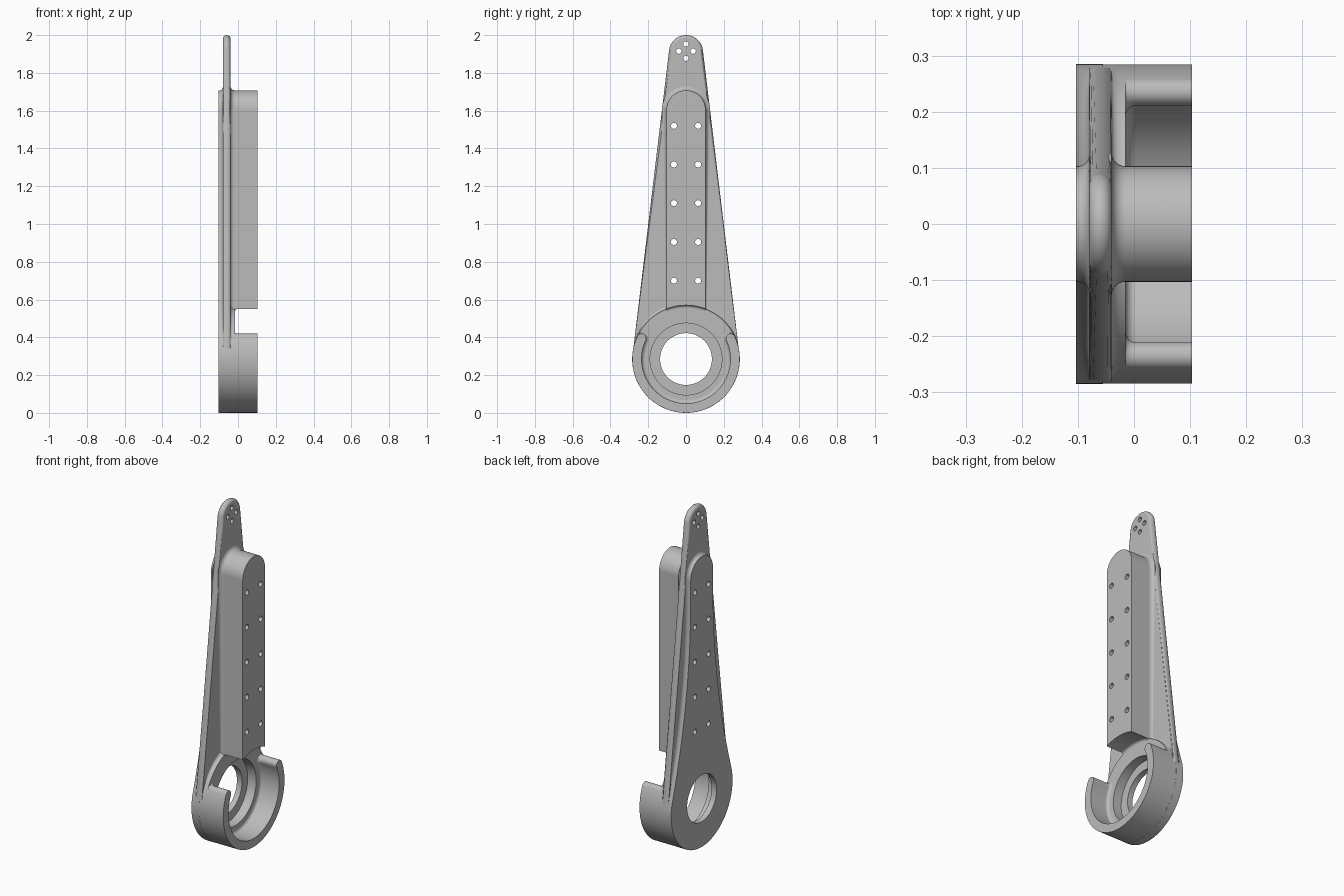
import bpy, bmesh
from math import sin, cos, radians, degrees, asin, atan2, pi
from mathutils import Vector

cube = bpy.data.objects.get("Cube")
if cube:
    bpy.data.objects.remove(cube, do_unlink=True)

HUB_Z, HUB_R = 0.285, 0.285      # hub centre height and radius
TIP_Z, TIP_R = 1.91, 0.09        # rounded tip of the web
RIB_W, RIB_Z = 0.103, 1.604      # half width of the rib, centre of its round top
SIDE = 0.103                     # half of the overall thickness
FLOOR = -0.015                   # floor of the open cup

steel = bpy.data.materials.new("steel_grey")
steel.use_nodes = True
steel.diffuse_color = (0.5, 0.5, 0.5, 1)
steel.node_tree.nodes["Principled BSDF"].inputs["Base Color"].default_value = (0.5, 0.5, 0.5, 1)


def arc(y, z, r, start, end, n=32):
    angles = [radians(start + (end - start) * i / n) for i in range(n + 1)]
    return [Vector((y + r * cos(a), z + r * sin(a))) for a in angles]


def clean(points):
    return [p for i, p in enumerate(points) if (p - points[i - 1]).length > 1e-5]


def grow(points, d):
    """Offset an outline outward, fading out around the lower half of the hub."""
    result = []
    for i, p in enumerate(points):
        e1 = (p - points[i - 1]).normalized()
        e2 = (points[(i + 1) % len(points)] - p).normalized()
        e = (e1 + e2).normalized()
        weight = min(1, max(0, (p.y - 0.35) / 0.25))
        result.append(p + Vector((e.y, -e.x)) * d * weight)
    return result


def loft(name, layers):
    """Solid through a stack of (x, outline) layers."""
    bm = bmesh.new()
    rings = [[bm.verts.new((x, p.x, p.y)) for p in pts] for x, pts in layers]
    n = len(rings[0])
    for a, b in zip(rings, rings[1:]):
        for i in range(n):
            j = (i + 1) % n
            bm.faces.new((a[i], a[j], b[j], b[i]))
    bm.faces.new(rings[0])
    bm.faces.new(rings[-1])
    bmesh.ops.recalc_face_normals(bm, faces=bm.faces)
    mesh = bpy.data.meshes.new(name)
    bm.to_mesh(mesh)
    bm.free()
    mesh.materials.append(steel)
    obj = bpy.data.objects.new(name, mesh)
    bpy.context.collection.objects.link(obj)
    return obj


def filleted(name, shape, x_out, x_base, x_end, f):
    """Solid whose side flares out by radius f where it meets x_base."""
    s = 1 if x_base > x_out else -1
    layers = [(x_out, shape(0))]
    for k in range(7):
        t = k / 6 * pi / 2
        layers.append((x_base - s * f * (1 - sin(t)), shape(f * (1 - cos(t)))))
    return loft(name, layers + [(x_end, shape(0))])


def combine(target, tool, operation):
    mod = target.modifiers.new(operation.lower(), 'BOOLEAN')
    mod.object, mod.operation, mod.solver = tool, operation, 'EXACT'
    bpy.context.view_layer.objects.active = target
    bpy.ops.object.modifier_apply(modifier=mod.name)
    bpy.data.objects.remove(tool, do_unlink=True)


def cylinder(name, y, z, r, x0, x1, n=64):
    pts = arc(y, z, r, 0, 360, n)[:-1]
    return loft(name, [(x0, pts), (x1, pts)])


# Tapered web with a fully rounded edge
lean = degrees(asin((HUB_R - TIP_R) / (TIP_Z - HUB_Z)))
web_line = clean(arc(0, TIP_Z, TIP_R, lean, 180 - lean)
                 + arc(0, HUB_Z, HUB_R - 0.0015, 180 - lean, 360 + lean, 64))
edge = [radians(-80 + 20 * k) for k in range(9)]
body = loft("lever_arm", [(-0.06 + 0.02 * sin(t) / sin(edge[-1]),
                           grow(web_line, -0.02 * (1 - cos(t)))) for t in edge])

# Back plateau: narrow rib sweeping out into the hub
sweep_z = 1.5
rise = sweep_z - HUB_Z
sweep_r = (rise ** 2 + RIB_W ** 2 - HUB_R ** 2) / (2 * (HUB_R - RIB_W))
sweep_y = RIB_W + sweep_r
a = degrees(atan2(rise, sweep_y))
back_line = clean(arc(0, HUB_Z, HUB_R, 180 - a, 360 + a, 64)
                  + arc(sweep_y, sweep_z, sweep_r, 180 + a, 180)
                  + arc(0, RIB_Z, RIB_W, 0, 180)
                  + arc(-sweep_y, sweep_z, sweep_r, 0, -a))
back = filleted("back_plateau", lambda d: grow(back_line, d), -SIDE, -0.08, -0.055, 0.02)

# Deep rib on the cup side, its foot scooped concentric with the hub
rib_line = clean(arc(0, RIB_Z, RIB_W, 0, 180)
                 + [Vector((-RIB_W, 0.42)), Vector((RIB_W, 0.42))])
rib = filleted("deep_rib", lambda d: grow(rib_line, d), SIDE, -0.04, -0.065, 0.025)
scoop = []
for k in range(7):
    t = k / 6 * pi / 2
    scoop.append((FLOOR + 0.015 * (1 - cos(t)),
                  arc(0, HUB_Z, HUB_R - 0.015 * (1 - sin(t)), 0, 360, 96)[:-1]))
scoop.append((0.2, scoop[-1][1]))
combine(rib, loft("scoop_cutter", scoop), 'DIFFERENCE')

# Hub disc
hub_line = arc(0, HUB_Z, HUB_R - 0.001, 0, 360, 96)[:-1]
hub = filleted("hub_disc", lambda d: grow(hub_line, d), FLOOR, -0.04, -0.07, 0.02)


# Open cup wall with rounded ends
def cup_line(d):
    outer, inner, tip = HUB_R - 0.0005, 0.235 - d, 25
    mid, cap = (outer + inner) / 2, (outer - inner) / 2
    y, z = mid * cos(radians(tip)), mid * sin(radians(tip))
    return clean(arc(0, HUB_Z, outer, 180 - tip, 360 + tip, 64)
                 + arc(y, HUB_Z + z, cap, tip, tip + 180, 12)
                 + arc(0, HUB_Z, inner, 360 + tip, 180 - tip, 64)
                 + arc(-y, HUB_Z + z, cap, -tip, 180 - tip, 12))


cup = filleted("cup_wall", cup_line, SIDE, FLOOR, -0.06, 0.018)

for part in (back, rib, hub, cup):
    combine(body, part, 'UNION')

# Bore and bearing seat
combine(body, cylinder("seat_cutter", 0, HUB_Z, 0.19, -0.07, 0.2, 96), 'DIFFERENCE')
combine(body, cylinder("bore_cutter", 0, HUB_Z, 0.137, -0.2, 0.2, 96), 'DIFFERENCE')

# Two rows of through holes and four small holes in the tip
holes = [(s * 0.064, 0.7 + 0.205 * i, 0.016) for i in range(5) for s in (-1, 1)]
holes += [(0.038 * cos(k * pi / 2), 1.915 + 0.038 * sin(k * pi / 2), 0.014) for k in range(4)]
for y, z, r in holes:
    combine(body, cylinder("hole_cutter", y, z, r, -0.2, 0.2, 24), 'DIFFERENCE')

# Smooth fillets, crisp edges
bpy.ops.object.select_all(action='DESELECT')
body.select_set(True)
bpy.context.view_layer.objects.active = body
bpy.ops.object.shade_smooth_by_angle(angle=radians(30))
weighted = body.modifiers.new("even_shading", 'WEIGHTED_NORMAL')
weighted.keep_sharp = True
